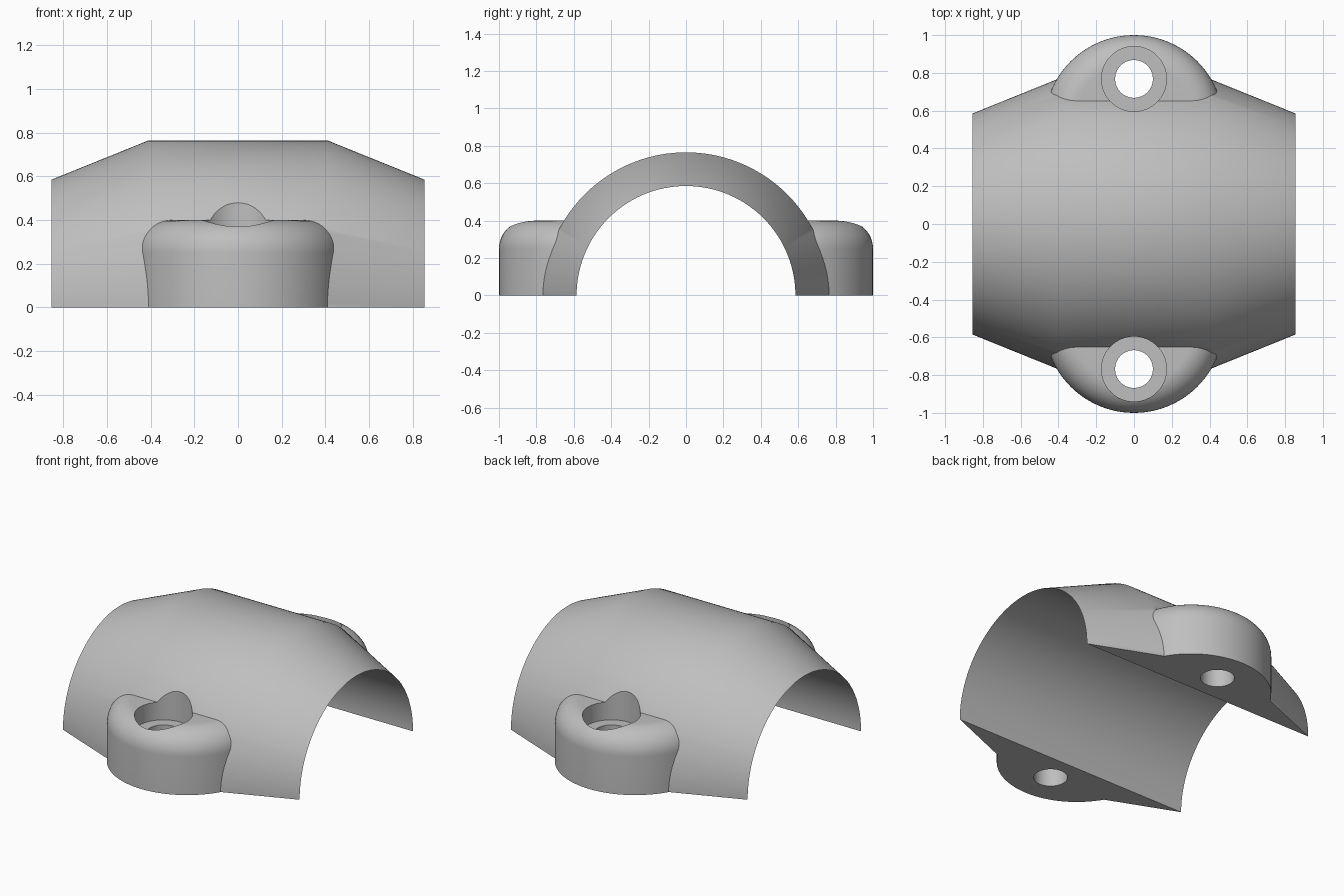
import bpy, bmesh
from math import pi, sin, cos, radians
from mathutils import Vector

if "Cube" in bpy.data.objects:
    bpy.data.objects.remove(bpy.data.objects["Cube"], do_unlink=True)

HALF_LENGTH, FLAT_HALF = 0.855, 0.41
BORE_R, OUTER_R = 0.587, 0.765
LUG_Y, LUG_R, LUG_TOP, FILLET = 0.525, 0.475, 0.40, 0.15
HOLE_Y, HOLE_R, SEAT_R, SEAT_Z = 0.768, 0.10, 0.172, 0.283

grey = bpy.data.materials.new("plain_grey")
grey.use_nodes = True
colour = (0.52, 0.52, 0.52, 1)
grey.diffuse_color = colour
grey.node_tree.nodes["Principled BSDF"].inputs["Base Color"].default_value = colour


def revolve(name, points, axis, angle, steps, location=(0, 0, 0), closed=False):
    """Spin a profile around an axis through the origin into a solid."""
    bm = bmesh.new()
    verts = [bm.verts.new(p) for p in points]
    edges = [bm.edges.new(pair) for pair in zip(verts, verts[1:])]
    if closed:
        edges.append(bm.edges.new((verts[-1], verts[0])))
    bmesh.ops.spin(bm, geom=verts + edges, cent=(0, 0, 0), axis=axis,
                   angle=angle, steps=steps)
    bmesh.ops.remove_doubles(bm, verts=bm.verts[:], dist=1e-5)
    bmesh.ops.holes_fill(bm, edges=[e for e in bm.edges if e.is_boundary], sides=0)
    bmesh.ops.recalc_face_normals(bm, faces=bm.faces[:])
    mesh = bpy.data.meshes.new(name)
    bm.to_mesh(mesh)
    bm.free()
    mesh.materials.append(grey)
    obj = bpy.data.objects.new(name, mesh)
    obj.location = location
    bpy.context.collection.objects.link(obj)
    return obj


def combine(target, other, operation):
    """Apply a boolean and drop the second object."""
    mod = target.modifiers.new(operation.lower(), "BOOLEAN")
    mod.operation, mod.object, mod.solver = operation, other, "EXACT"
    bpy.context.view_layer.objects.active = target
    bpy.ops.object.modifier_apply(modifier=mod.name)
    bpy.data.objects.remove(other, do_unlink=True)


# Half-round shell, tapering to a thin edge at both ends
shell_profile = [Vector((x, r, 0)) for x, r in (
    (-HALF_LENGTH, BORE_R - 0.002), (-FLAT_HALF, OUTER_R),
    (FLAT_HALF, OUTER_R), (HALF_LENGTH, BORE_R - 0.002))]
clamp = revolve("half_clamp", shell_profile, (1, 0, 0), pi, 96, closed=True)

# Round lug profile with a filleted top, and a stepped bolt hole profile
arc = [radians(90 * i / 12) for i in range(13)]
lug_profile = [(0, 0, 0), (LUG_R, 0, 0)] + [
    (LUG_R - FILLET + FILLET * cos(a), 0, LUG_TOP - FILLET + FILLET * sin(a))
    for a in arc] + [(0, 0, LUG_TOP)]
hole_profile = [(r, 0, z) for r, z in (
    (0, -0.1), (HOLE_R, -0.1), (HOLE_R, SEAT_Z),
    (SEAT_R, SEAT_Z), (SEAT_R, 0.9), (0, 0.9))]
trim_r = (BORE_R + OUTER_R) / 2
trim_profile = [(-1, 0, 0), (-1, trim_r, 0), (1, trim_r, 0), (1, 0, 0)]

# One lug and bolt hole on the front and one on the back
for side, y in (("front", -1), ("back", 1)):
    lug = revolve(side + "_lug", lug_profile, (0, 0, 1), 2 * pi, 96, (0, y * LUG_Y, 0))
    trim = revolve("trim_cutter", trim_profile, (1, 0, 0), 2 * pi, 96)
    combine(lug, trim, "DIFFERENCE")
    combine(clamp, lug, "UNION")
for y in (-1, 1):
    hole = revolve("hole_cutter", hole_profile, (0, 0, 1), 2 * pi, 64, (0, y * HOLE_Y, 0))
    combine(clamp, hole, "DIFFERENCE")

# Smooth shading with sharp rims
bpy.ops.object.select_all(action="DESELECT")
clamp.select_set(True)
bpy.context.view_layer.objects.active = clamp
bpy.ops.object.shade_smooth_by_angle(angle=radians(30))
